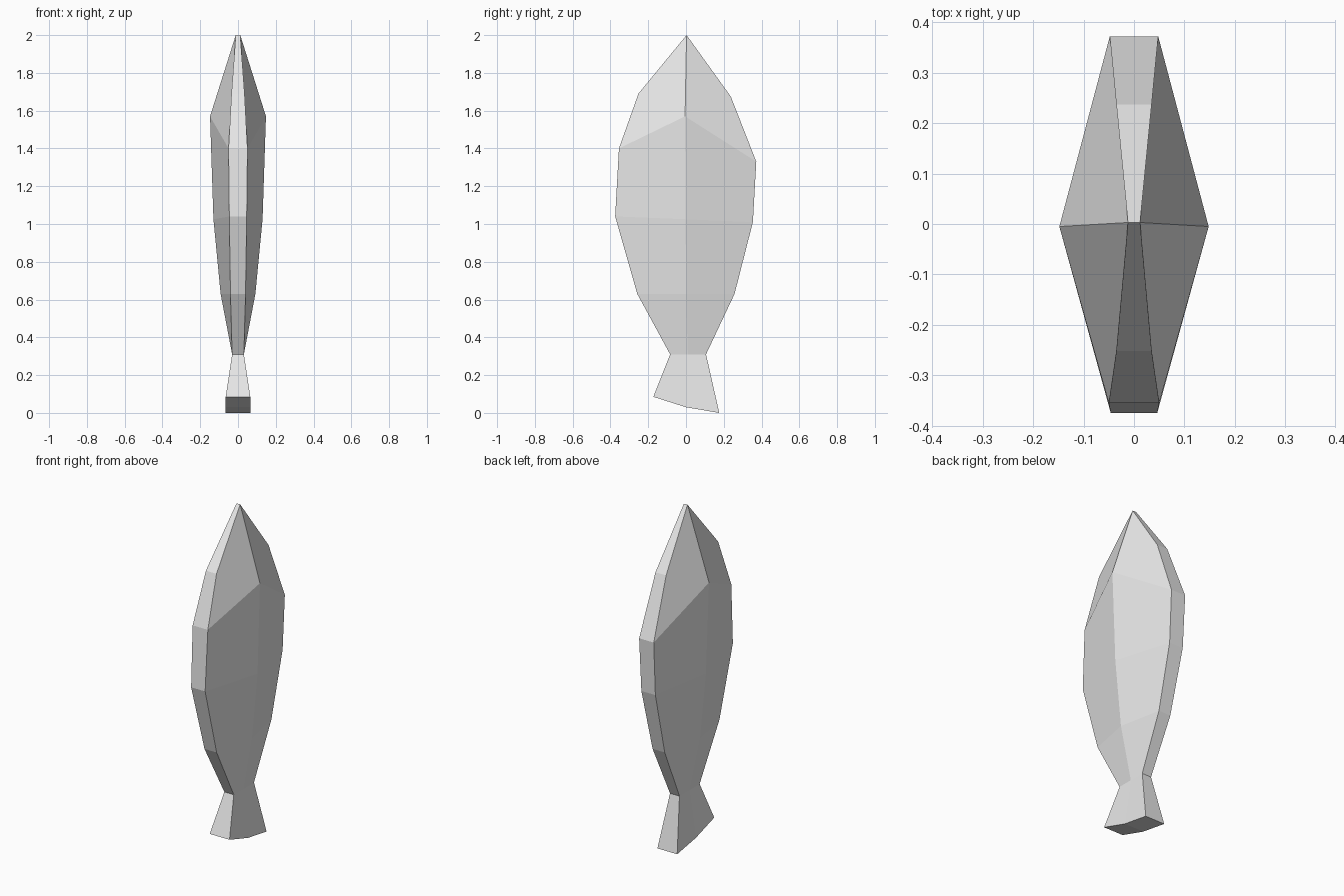
import bpy
import bmesh

cube = bpy.data.objects.get("Cube")
if cube:
    bpy.data.objects.remove(cube, do_unlink=True)

grey = bpy.data.materials.new("light_grey")
grey.use_nodes = True
grey.diffuse_color = (0.8, 0.8, 0.8, 1)
grey.node_tree.nodes["Principled BSDF"].inputs["Base Color"].default_value = (0.8, 0.8, 0.8, 1)

# Rails from nose to tail as (half width, y, z)
NOSE = (0.012, 0.003, 2.0)
BELLY = [(0.035, -0.252, 1.69), (0.050, -0.355, 1.40), (0.046, -0.375, 1.04),
         (0.040, -0.258, 0.63), (0.031, -0.084, 0.31), (0.065, -0.173, 0.085)]
RIDGE = [(0.148, -0.005, 1.57), (0.130, -0.002, 1.025),
         (0.092, 0.0, 0.63), (0.031, 0.01, 0.31), (0.065, 0.0, 0.03)]
BACK = [(0.035, 0.237, 1.675), (0.048, 0.372, 1.33), (0.046, 0.354, 1.01),
        (0.040, 0.257, 0.63), (0.031, 0.106, 0.31), (0.065, 0.176, 0.0)]

bm = bmesh.new()


def rail(points, side):
    return [bm.verts.new((side * w, y, z)) for w, y, z in points]


# Faceted flanks on both sides
sides = []
for s in (-1, 1):
    nose = rail([NOSE], s)[0]
    belly, ridge, back = rail(BELLY, s), rail(RIDGE, s), rail(BACK, s)
    for edge in (belly, back):
        bm.faces.new((nose, edge[0], edge[1], ridge[0]))
        for i in range(len(ridge) - 1):
            bm.faces.new((ridge[i], edge[i + 1], edge[i + 2], ridge[i + 1]))
    sides.append(([nose] + belly, [nose] + back, [belly[-1], ridge[-1], back[-1]]))

# Narrow strips along the belly and back, and the tail end
for left, right in zip(*sides):
    for i in range(len(left) - 1):
        bm.faces.new((left[i], left[i + 1], right[i + 1], right[i]))

bmesh.ops.recalc_face_normals(bm, faces=bm.faces)
mesh = bpy.data.meshes.new("fish_body")
bm.to_mesh(mesh)
bm.free()
mesh.materials.append(grey)
fish = bpy.data.objects.new("fish_body", mesh)
bpy.context.collection.objects.link(fish)
